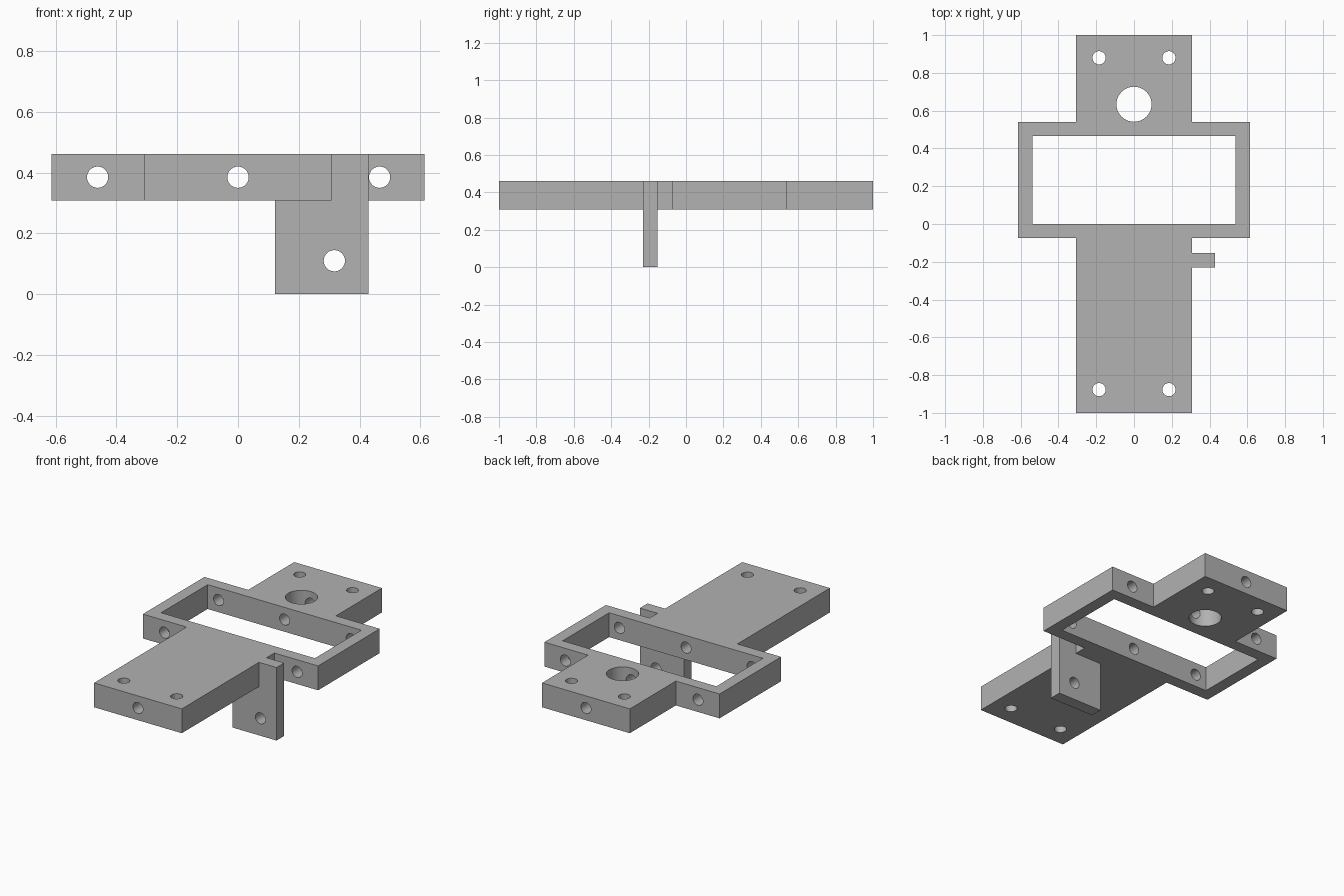
import bpy
import bmesh
from mathutils import Matrix, Vector

if "Cube" in bpy.data.objects:
    bpy.data.objects.remove(bpy.data.objects["Cube"], do_unlink=True)

BOTTOM, TOP = 0.308, 0.462
MID = (BOTTOM + TOP) / 2
HOLE = 0.035

grey = bpy.data.materials.new("plain grey")
grey.use_nodes = True
colour = (0.445, 0.445, 0.445, 1)
grey.diffuse_color = colour
grey.node_tree.nodes["Principled BSDF"].inputs["Base Color"].default_value = colour


def make_object(name, bm):
    bmesh.ops.recalc_face_normals(bm, faces=bm.faces)
    mesh = bpy.data.meshes.new(name)
    bm.to_mesh(mesh)
    bm.free()
    mesh.materials.append(grey)
    obj = bpy.data.objects.new(name, mesh)
    bpy.context.collection.objects.link(obj)
    return obj


def box(name, low, high):
    bm = bmesh.new()
    low, high = Vector(low), Vector(high)
    bmesh.ops.create_cube(bm, size=1, matrix=Matrix.Translation((low + high) / 2)
                          @ Matrix.Diagonal((*(high - low), 1)))
    return make_object(name, bm)


def drill(name, centre, axis, radius, length):
    bm = bmesh.new()
    turn = Vector((0, 0, 1)).rotation_difference(Vector(axis)).to_matrix().to_4x4()
    bmesh.ops.create_cone(bm, cap_ends=True, segments=32, radius1=radius, radius2=radius,
                          depth=length, matrix=Matrix.Translation(centre) @ turn)
    return make_object(name, bm)


def combine(target, tool, operation):
    mod = target.modifiers.new(tool.name, "BOOLEAN")
    mod.object, mod.operation, mod.solver = tool, operation, "EXACT"
    bpy.context.view_layer.objects.active = target
    bpy.ops.object.modifier_apply(modifier=mod.name)
    bpy.data.objects.remove(tool, do_unlink=True)


# Cross-shaped plate: long tongue, wide frame and short tongue in one outline
half = [(0.307, -1), (0.307, -0.075), (0.613, -0.075),
        (0.613, 0.54), (0.307, 0.54), (0.307, 1)]
outline = half + [(-x, y) for x, y in reversed(half)]
bm = bmesh.new()
face = bm.faces.new([bm.verts.new((x, y, BOTTOM)) for x, y in outline])
extruded = bmesh.ops.extrude_face_region(bm, geom=[face])["geom"]
bmesh.ops.translate(bm, vec=(0, 0, TOP - BOTTOM),
                    verts=[v for v in extruded if isinstance(v, bmesh.types.BMVert)])
plate = make_object("mounting_plate", bm)

# Rectangular opening of the frame
combine(plate, box("opening", (-0.538, 0, 0.2), (0.538, 0.465, 0.6)), "DIFFERENCE")

# Hanging side tab
combine(plate, box("side_tab", (0.122, -0.229, 0), (0.43, -0.153, TOP)), "UNION")

# Upright screw holes and the large round hole
for x in (-0.185, 0.185):
    for y in (-0.877, 0.88):
        combine(plate, drill("screw_hole", (x, y, MID), (0, 0, 1), HOLE, 0.4), "DIFFERENCE")
combine(plate, drill("large_hole", (0, 0.634, MID), (0, 0, 1), 0.093, 0.4), "DIFFERENCE")

# Lengthwise bores: centre one runs the full length, outer ones cross the frame
combine(plate, drill("centre_bore", (0, 0, MID), (0, 1, 0), HOLE, 2.4), "DIFFERENCE")
for x in (-0.462, 0.466):
    combine(plate, drill("frame_bore", (x, 0.235, MID), (0, 1, 0), HOLE, 0.7), "DIFFERENCE")
combine(plate, drill("tab_hole", (0.317, -0.19, 0.11), (0, 1, 0), HOLE, 0.3), "DIFFERENCE")

# Round holes shade smoothly, flat sides keep crisp edges
bpy.ops.object.select_all(action="DESELECT")
plate.select_set(True)
bpy.context.view_layer.objects.active = plate
bpy.ops.object.shade_smooth_by_angle(angle=0.5)
